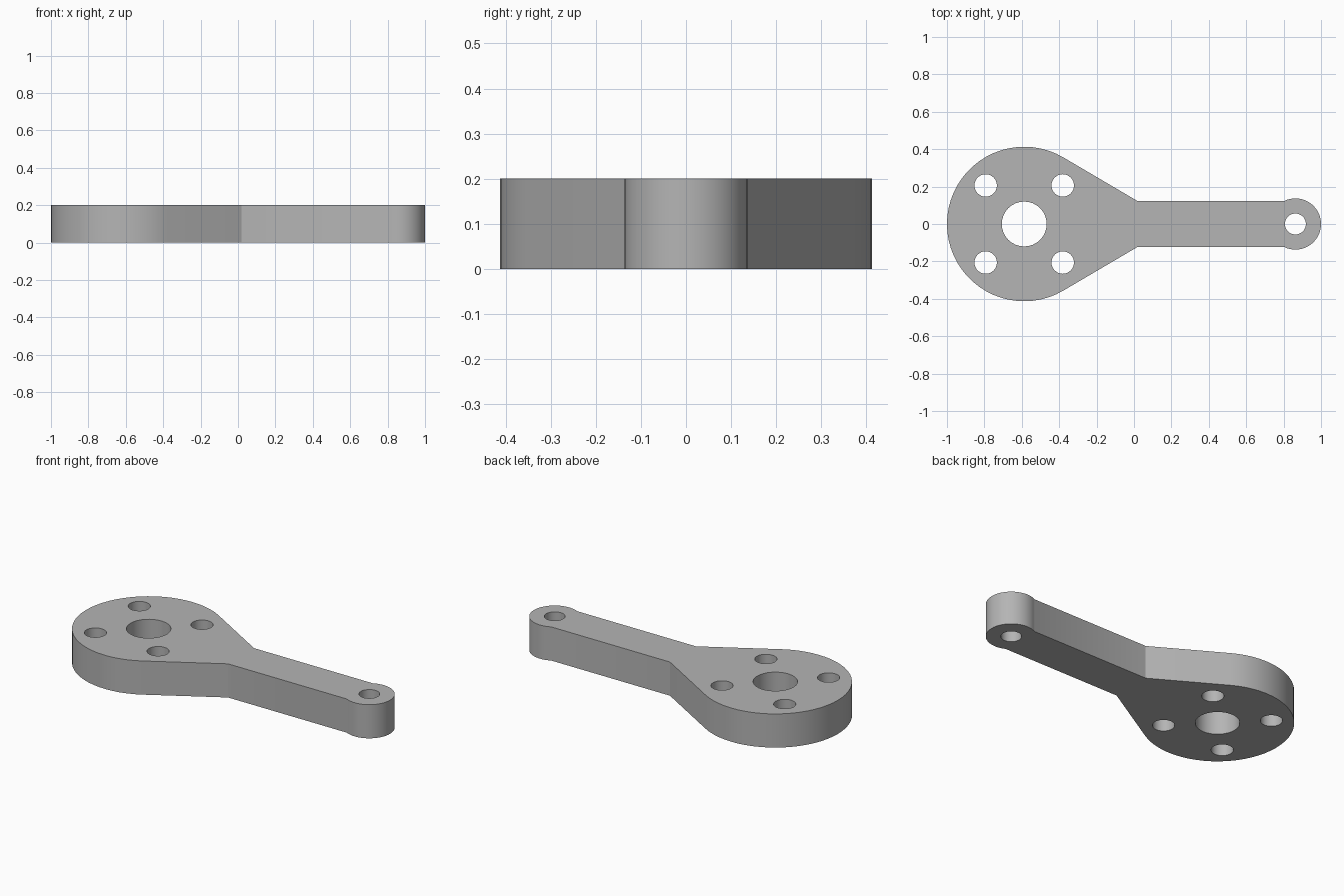
import bpy
import bmesh
import math

cube = bpy.data.objects.get("Cube")
if cube:
    bpy.data.objects.remove(cube, do_unlink=True)

THICK = 0.2
HUB_X, HUB_R = -0.587, 0.413
TIP_X, TIP_R = 0.863, 0.137
ARM_HALF, NECK_X = 0.122, 0.02


def arc(cx, cy, r, start, end, steps):
    """Points along an arc, both ends included."""
    angles = [start + (end - start) * i / steps for i in range(steps + 1)]
    return [(cx + r * math.cos(a), cy + r * math.sin(a)) for a in angles]


def circle(cx, cy, r, steps=32):
    return arc(cx, cy, r, 0, 2 * math.pi, steps)[:-1]


# Outline: hub arc, tangent shoulders, straight arm, rounded tip
dx = NECK_X - HUB_X
tangent = math.atan2(ARM_HALF, dx) + math.acos(HUB_R / math.hypot(dx, ARM_HALF))
tip = math.pi - math.asin(ARM_HALF / TIP_R)
outline = arc(HUB_X, 0, HUB_R, tangent, 2 * math.pi - tangent, 40)
outline.append((NECK_X, -ARM_HALF))
outline += arc(TIP_X, 0, TIP_R, -tip, tip, 32)
outline.append((NECK_X, ARM_HALF))

# Holes: shaft bore, four bolt holes, tip pin hole
loops = [outline, circle(HUB_X, 0, 0.12), circle(TIP_X, 0, 0.056)]
for sx in (-1, 1):
    for sy in (-1, 1):
        loops.append(circle(HUB_X + sx * 0.206, sy * 0.206, 0.06))

# Fill the flat plate and extrude it upward
bm = bmesh.new()
for points in loops:
    verts = [bm.verts.new((x, y, 0)) for x, y in points]
    for a, b in zip(verts, verts[1:] + verts[:1]):
        bm.edges.new((a, b))
bmesh.ops.triangle_fill(bm, use_beauty=True, use_dissolve=False,
                        edges=bm.edges[:], normal=(0, 0, 1))
result = bmesh.ops.extrude_face_region(bm, geom=bm.faces[:], use_keep_orig=True)
top = [g for g in result["geom"] if isinstance(g, bmesh.types.BMVert)]
bmesh.ops.translate(bm, verts=top, vec=(0, 0, THICK))
bmesh.ops.recalc_face_normals(bm, faces=bm.faces[:])

mesh = bpy.data.meshes.new("lever_arm")
bm.to_mesh(mesh)
bm.free()
lever = bpy.data.objects.new("lever_arm", mesh)
bpy.context.collection.objects.link(lever)

# Plain grey material
grey = bpy.data.materials.new("plain grey")
grey.use_nodes = True
colour = (0.46, 0.46, 0.46, 1)
grey.diffuse_color = colour
grey.node_tree.nodes["Principled BSDF"].inputs["Base Color"].default_value = colour
mesh.materials.append(grey)

# Smooth curved walls, crisp rims and corners
bpy.ops.object.select_all(action="DESELECT")
lever.select_set(True)
bpy.context.view_layer.objects.active = lever
bpy.ops.object.shade_smooth_by_angle(angle=math.radians(25))
